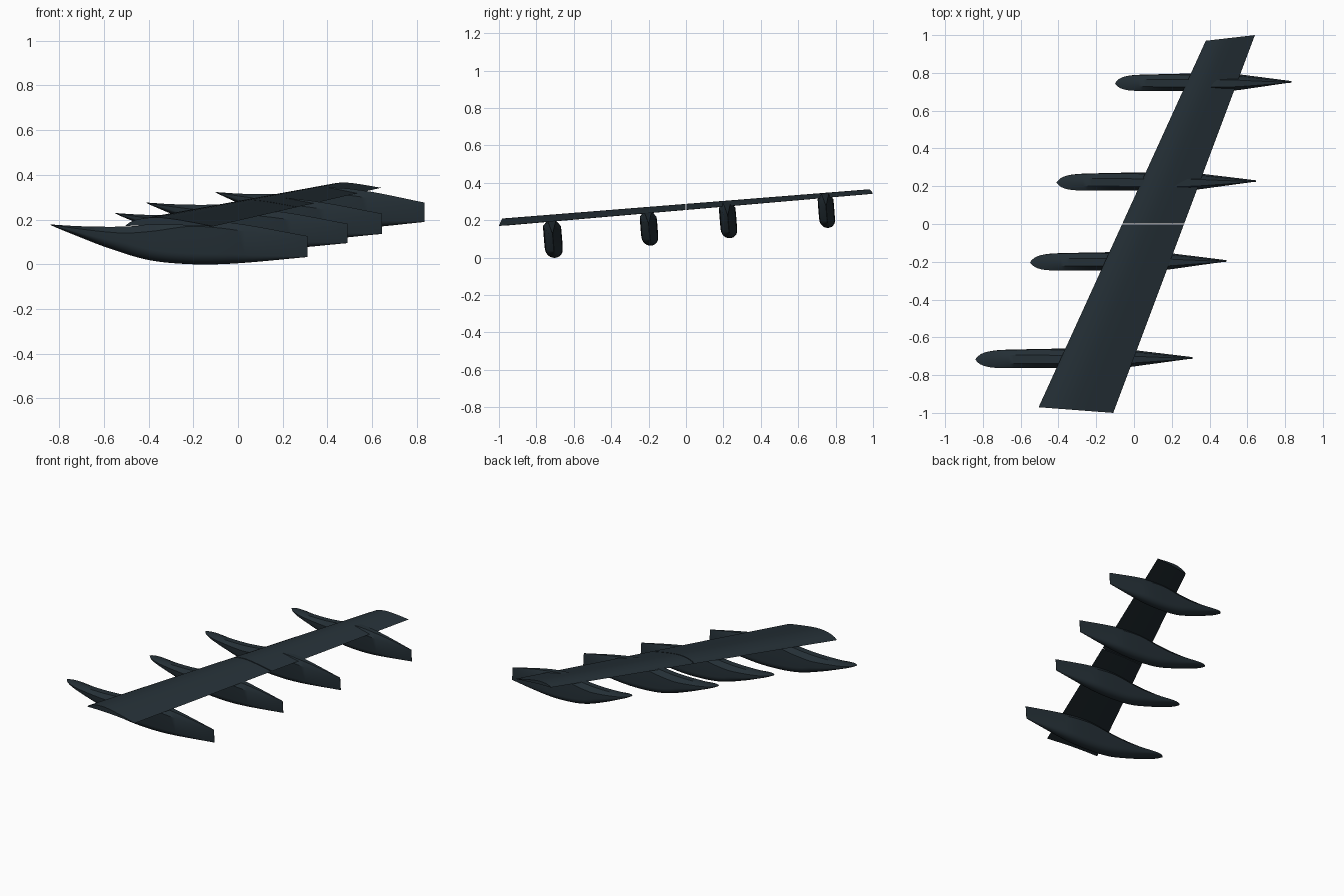
import bpy, bmesh, math
from mathutils import Vector

cube = bpy.data.objects.get("Cube")
if cube:
    bpy.data.objects.remove(cube, do_unlink=True)

paint = bpy.data.materials.new("dark slate")
paint.use_nodes = True
slate = (0.018, 0.029, 0.037, 1)
paint.diffuse_color = slate
shader = paint.node_tree.nodes["Principled BSDF"]
shader.inputs["Base Color"].default_value = slate
shader.inputs["Roughness"].default_value = 0.6


def loft(name, rings, angle):
    """Skin closed cross-sections and cap both ends."""
    bm = bmesh.new()
    loops = [[bm.verts.new(p) for p in ring] for ring in rings]
    n = len(loops[0])
    for a, b in zip(loops, loops[1:]):
        for i in range(n):
            j = (i + 1) % n
            bm.faces.new((a[i], a[j], b[j], b[i]))
    bm.faces.new(loops[0])
    bm.faces.new(loops[-1])
    bmesh.ops.remove_doubles(bm, verts=bm.verts, dist=0.0002)
    bmesh.ops.recalc_face_normals(bm, faces=bm.faces)
    mesh = bpy.data.meshes.new(name)
    bm.to_mesh(mesh)
    bm.free()
    mesh.materials.append(paint)
    obj = bpy.data.objects.new(name, mesh)
    bpy.context.collection.objects.link(obj)
    bpy.ops.object.select_all(action="DESELECT")
    obj.select_set(True)
    bpy.context.view_layer.objects.active = obj
    bpy.ops.object.shade_smooth_by_angle(angle=math.radians(angle))


def sample(points, t):
    """Smooth interpolation through (position, value) pairs."""
    last = len(points) - 1
    k = max(i for i in range(last) if points[i][0] <= t)
    (x0, y0), (x1, y1) = points[k], points[k + 1]

    def slope(i):
        a, b = points[max(i - 1, 0)], points[min(i + 1, last)]
        return (b[1] - a[1]) / (b[0] - a[0])

    h = x1 - x0
    u = (t - x0) / h
    return ((2*u**3 - 3*u*u + 1) * y0 + (u**3 - 2*u*u + u) * h * slope(k)
            + (3*u*u - 2*u**3) * y1 + (u**3 - u*u) * h * slope(k + 1))


# Flap: thin cambered section, swept and tapered, in two panels
CAMBER = [(0, 0), (0.04, 0.035), (0.15, 0.078), (0.35, 0.1),
          (0.6, 0.075), (1, 0.004)]
LEAD = Vector((-0.505, -0.97, 0.171)), Vector((0.38, 0.97, 0.339))
TRAIL = Vector((-0.11, -1.0, 0.168)), Vector((0.64, 1.0, 0.341))


def flap_ring(s):
    lead, trail = LEAD[0].lerp(LEAD[1], s), TRAIL[0].lerp(TRAIL[1], s)
    chord = trail.x - lead.x
    steps = [(i / 16) ** 1.5 for i in range(17)]
    top = [lead.lerp(trail, c) + Vector((0, 0, chord * sample(CAMBER, c)))
           for c in steps]
    under = [lead.lerp(trail, c) + Vector((0, 0, chord * 0.06 * c * (1 - c)))
             for c in reversed(steps[1:-1])]
    return top + under


loft("inner_flap_panel", [flap_ring(0), flap_ring(0.4985)], 35)
loft("outer_flap_panel", [flap_ring(0.5015), flap_ring(1)], 35)

# Fairing curves along the length, as shares of height and half width
KEEL = [(0, 0.99), (0.02, 0.93), (0.1, 0.72), (0.22, 0.42), (0.38, 0.11),
        (0.55, 0), (0.72, 0.02), (1, 0.18)]
CROWN = [(0, 1.0), (0.12, 0.955), (0.28, 0.945), (0.4, 1.0), (0.55, 1.12),
         (0.73, 1.02), (1, 0.71)]
WIDTH = [(0, 0.02), (0.015, 0.42), (0.04, 0.72), (0.08, 0.92), (0.14, 1),
         (0.5, 1), (0.68, 0.93), (0.78, 0.66), (1, 0.02)]


def fairing(name, nose, tail, y, base, height, half):
    rings = []
    for i in range(41):
        t = (i / 40) ** 1.25
        x = nose + (tail - nose) * t
        low = base + height * sample(KEEL, t)
        high = base + height * sample(CROWN, t)
        w = half * sample(WIDTH, t)
        round_z = min(w, (high - low) * 0.4)
        shoulder = high - min((high - low) * 0.25, 0.03)
        # rounded keel, upright sides, sloped shoulders, flat crown
        section = [(-w * math.cos(a), low + round_z * (1 - math.sin(a)))
                   for a in (math.pi * k / 12 for k in range(13))]
        section += [(w, shoulder), (w * 0.45, high),
                    (-w * 0.45, high), (-w, shoulder)]
        rings.append([(x, y + dy - 0.08 * (z - base), z)
                      for dy, z in section])
    loft(name, rings, 32)


for number, data in enumerate([
        (-0.84, 0.31, -0.703, 0.0, 0.178, 0.048),
        (-0.55, 0.49, -0.19, 0.065, 0.164, 0.045),
        (-0.41, 0.645, 0.233, 0.105, 0.171, 0.044),
        (-0.10, 0.835, 0.758, 0.16, 0.163, 0.042)], 1):
    fairing(f"track_fairing_{number}", *data)
